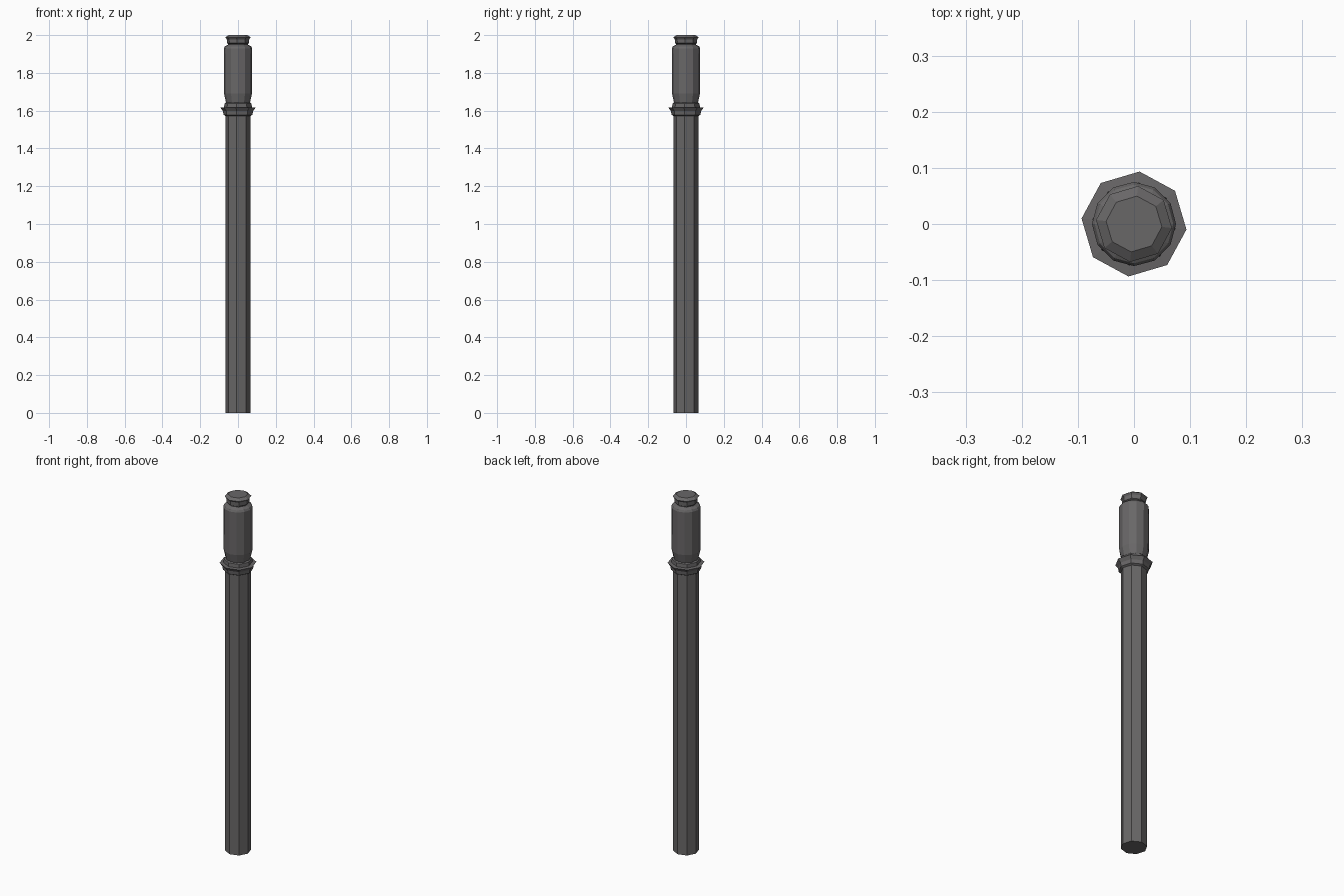
import bpy, math

if "Cube" in bpy.data.objects:
    bpy.data.objects.remove(bpy.data.objects["Cube"])

metal = bpy.data.materials.new("dark_grey")
metal.diffuse_color = (0.14, 0.135, 0.137, 1)
metal.use_nodes = True
metal.node_tree.nodes["Principled BSDF"].inputs["Base Color"].default_value = metal.diffuse_color


def lathe(name, profile, sides, turn):
    """Closed faceted solid from (radius, z) rings, bottom to top."""
    verts, faces = [], []
    for r, z in profile:
        for i in range(sides):
            a = math.radians(turn) + math.tau * i / sides
            verts.append((r * math.cos(a), r * math.sin(a), z))
    for k in range(len(profile) - 1):
        for i in range(sides):
            j = (i + 1) % sides
            faces.append((k * sides + i, k * sides + j,
                          (k + 1) * sides + j, (k + 1) * sides + i))
    faces.append(tuple(reversed(range(sides))))
    top = (len(profile) - 1) * sides
    faces.append(tuple(range(top, top + sides)))
    mesh = bpy.data.meshes.new(name)
    mesh.from_pydata(verts, [], faces)
    mesh.materials.append(metal)
    obj = bpy.data.objects.new(name, mesh)
    bpy.context.collection.objects.link(obj)
    return obj


# Long octagonal shaft
lathe("shaft", [(0.066, 0), (0.066, 1.58)], 8, 39)

# Flared collar with a thin wide lip
lathe("collar", [(0.066, 1.572), (0.077, 1.578), (0.080, 1.598), (0.094, 1.616),
                 (0.074, 1.618), (0.072, 1.638), (0.060, 1.645)], 8, 39)

# Twelve-sided grip, tapered at the base and chamfered at the top
lathe("grip", [(0.058, 1.63), (0.064, 1.645), (0.074, 1.69), (0.075, 1.93),
               (0.070, 1.94), (0.052, 1.95)], 12, 0)

# Neck and end cap with a lip
lathe("neck", [(0.052, 1.94), (0.052, 1.965)], 8, 39)
lathe("end_cap", [(0.050, 1.952), (0.059, 1.957), (0.060, 1.978), (0.068, 1.988),
                  (0.050, 2.0)], 8, 39)
